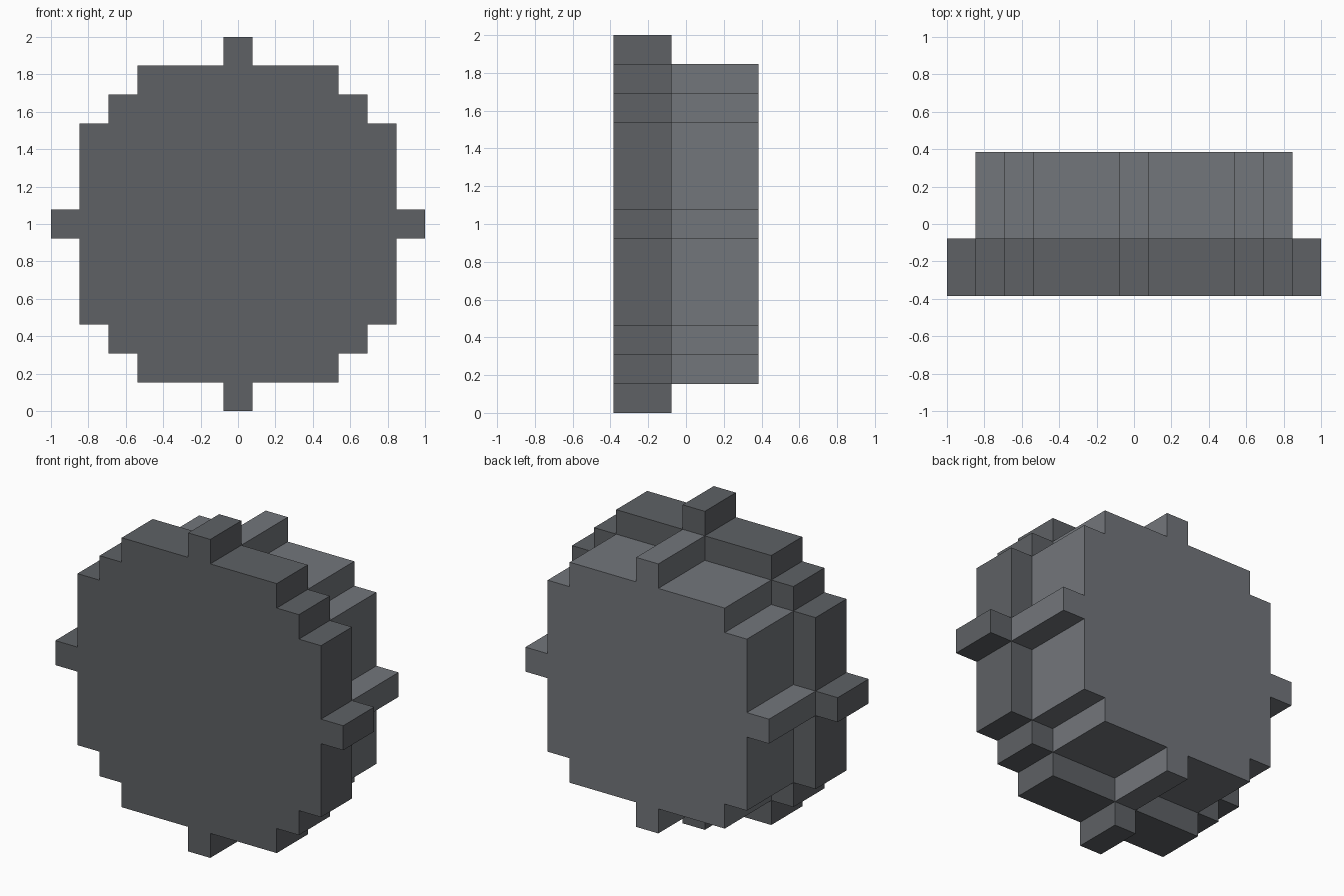
import bpy, bmesh

if "Cube" in bpy.data.objects:
    bpy.data.objects.remove(bpy.data.objects["Cube"])

U = 2 / 13  # one block of the stepped grid


def stepped_outline(quarter):
    """Mirror a quarter profile (x, z) into a full closed outline."""
    half = quarter + [(x, -z) for x, z in reversed(quarter)]
    return half + [(-x, -z) for x, z in half]


def stepped_disc(name, quarter, y0, y1, color):
    bm = bmesh.new()
    pts = stepped_outline(quarter)
    face = bm.faces.new([bm.verts.new((x * U, y0 * U, 1 + z * U)) for x, z in pts])
    # Extrude the outline backwards into a solid
    res = bmesh.ops.extrude_face_region(bm, geom=[face], use_keep_orig=True)
    verts = [g for g in res["geom"] if isinstance(g, bmesh.types.BMVert)]
    bmesh.ops.translate(bm, verts=verts, vec=(0, (y1 - y0) * U, 0))
    bmesh.ops.recalc_face_normals(bm, faces=bm.faces)
    mesh = bpy.data.meshes.new(name)
    bm.to_mesh(mesh)
    bm.free()
    mat = bpy.data.materials.new(name + "_grey")
    mat.diffuse_color = (*color, 1)
    mat.use_nodes = True
    mat.node_tree.nodes["Principled BSDF"].inputs["Base Color"].default_value = mat.diffuse_color
    mesh.materials.append(mat)
    obj = bpy.data.objects.new(name, mesh)
    bpy.context.collection.objects.link(obj)
    return obj


# Quarter profiles from the top tab round to the right tab, in blocks
front = [(0.5, 6.5), (0.5, 5.5), (3.5, 5.5), (3.5, 4.5), (4.5, 4.5),
         (4.5, 3.5), (5.5, 3.5), (5.5, 0.5), (6.5, 0.5)]
back = [(0.5, 5.5), (0.5, 4.5), (3.5, 4.5), (3.5, 3.5),
        (4.5, 3.5), (4.5, 0.5), (5.5, 0.5)]

# Large dark front disc and smaller, slightly lighter disc behind it
stepped_disc("front_disc", front, -2.5, -0.5, (0.112, 0.120, 0.130))
stepped_disc("back_disc", back, -0.5, 2.5, (0.171, 0.181, 0.198))
